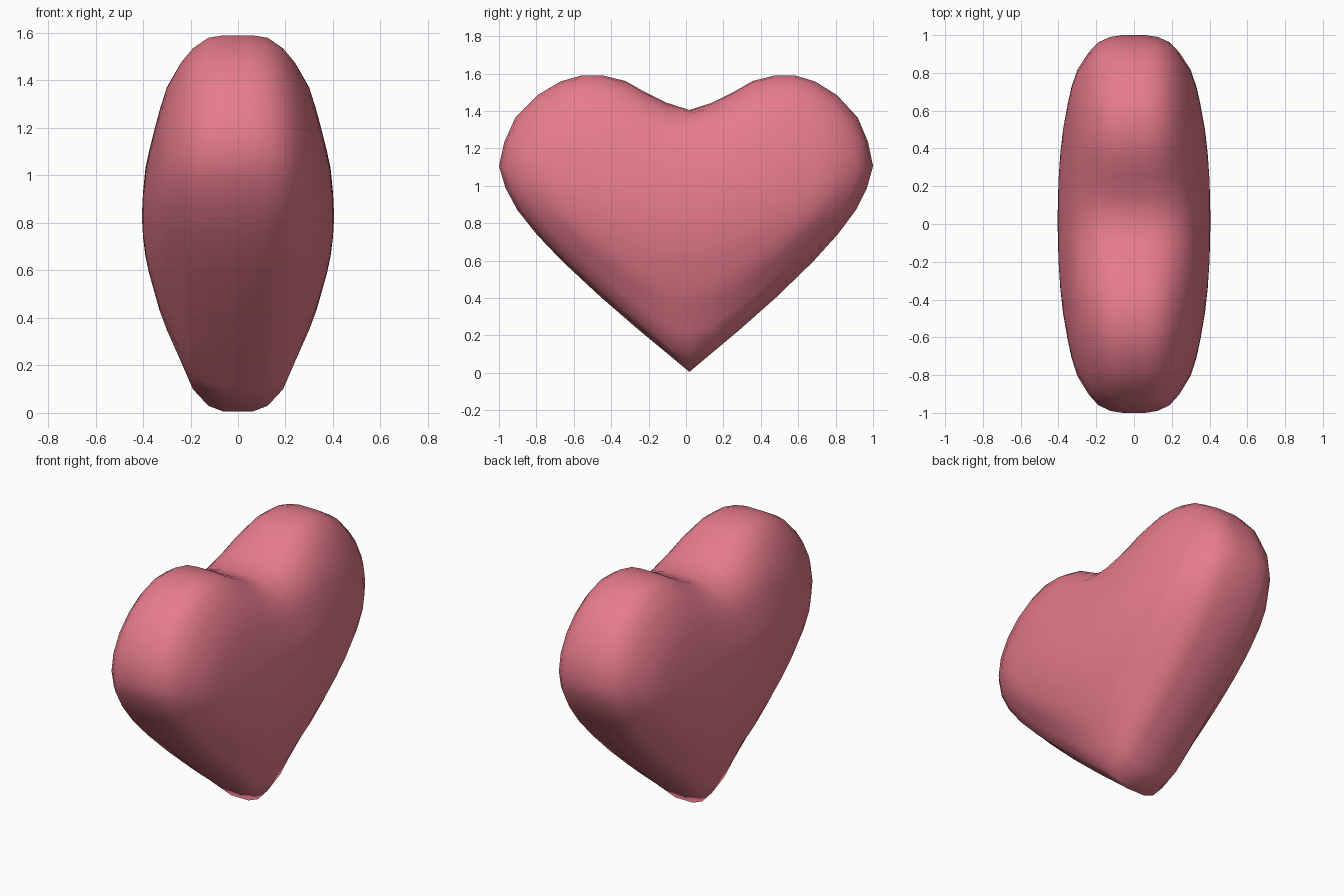
import bpy, bmesh

if "Cube" in bpy.data.objects:
    bpy.data.objects.remove(bpy.data.objects["Cube"])

# Right half of the heart outline (y, z), from notch to tip
HALF = [(0, 1.405), (.125, 1.445), (.235, 1.50), (.34, 1.56), (.46, 1.59),
        (.57, 1.59), (.68, 1.558), (.80, 1.485), (.915, 1.365), (.972, 1.235),
        (1, 1.105), (.967, .99), (.905, .87), (.803, .738), (.67, .595),
        (.47, .405), (.27, .23), (.12, .105), (0, .005)]
OUTLINE = HALF + [(-y, z) for y, z in HALF[-2:0:-1]]

# Slices through the thickness: x, half width, top, bottom, softening steps
SLICES = [(.06, 1.0, 1.59, .005, 0), (.125, .99, 1.58, .03, 0),
          (.19, .96, 1.535, .10, 1), (.24, .905, 1.475, .215, 2),
          (.30, .81, 1.37, .35, 5), (.33, .72, 1.275, .43, 8),
          (.35, .63, 1.20, .50, 12), (.375, .49, 1.10, .59, 18),
          (.39, .36, 1.03, .66, 24), (.40, .21, .93, .74, 30)]


def slice_points(width, top, bottom, steps):
    """Soften the outline, then fit it to the given extents."""
    pts = OUTLINE
    n = len(pts)
    for _ in range(steps):
        pts = [tuple((pts[i - 1][k] + 2 * pts[i][k] + pts[(i + 1) % n][k]) / 4
                     for k in (0, 1)) for i in range(n)]
    wide = max(p[0] for p in pts)
    low, high = min(p[1] for p in pts), max(p[1] for p in pts)
    out = []
    for y, z in pts:
        y *= width / wide
        z = bottom + (z - low) / (high - low) * (top - bottom)
        out.append((y + .018 * (1 - y * y), z))
    return out


# Heart body: bridge the slices from one face to the other
bm = bmesh.new()
rings = []
for side, slices in ((-1, SLICES[::-1]), (1, SLICES)):
    for x, *fit in slices:
        rings.append([bm.verts.new((side * x, y, z)) for y, z in slice_points(*fit)])
n = len(OUTLINE)
for a, b in zip(rings, rings[1:]):
    for i in range(n):
        j = (i + 1) % n
        bm.faces.new((a[i], a[j], b[j], b[i]))

# Close both faces at the poles
for side, ring in ((-1, rings[0]), (1, rings[-1])):
    pole = bm.verts.new((side * .405, .018, .83))
    for i in range(n):
        bm.faces.new((ring[i], ring[(i + 1) % n], pole))
bmesh.ops.recalc_face_normals(bm, faces=bm.faces)
for f in bm.faces:
    f.smooth = True

mesh = bpy.data.meshes.new("heart")
bm.to_mesh(mesh)
bm.free()
heart = bpy.data.objects.new("heart", mesh)
bpy.context.collection.objects.link(heart)

red = bpy.data.materials.new("red")
red.diffuse_color = (.8, .2, .26, 1)
red.use_nodes = True
red.node_tree.nodes["Principled BSDF"].inputs["Base Color"].default_value = red.diffuse_color
mesh.materials.append(red)
